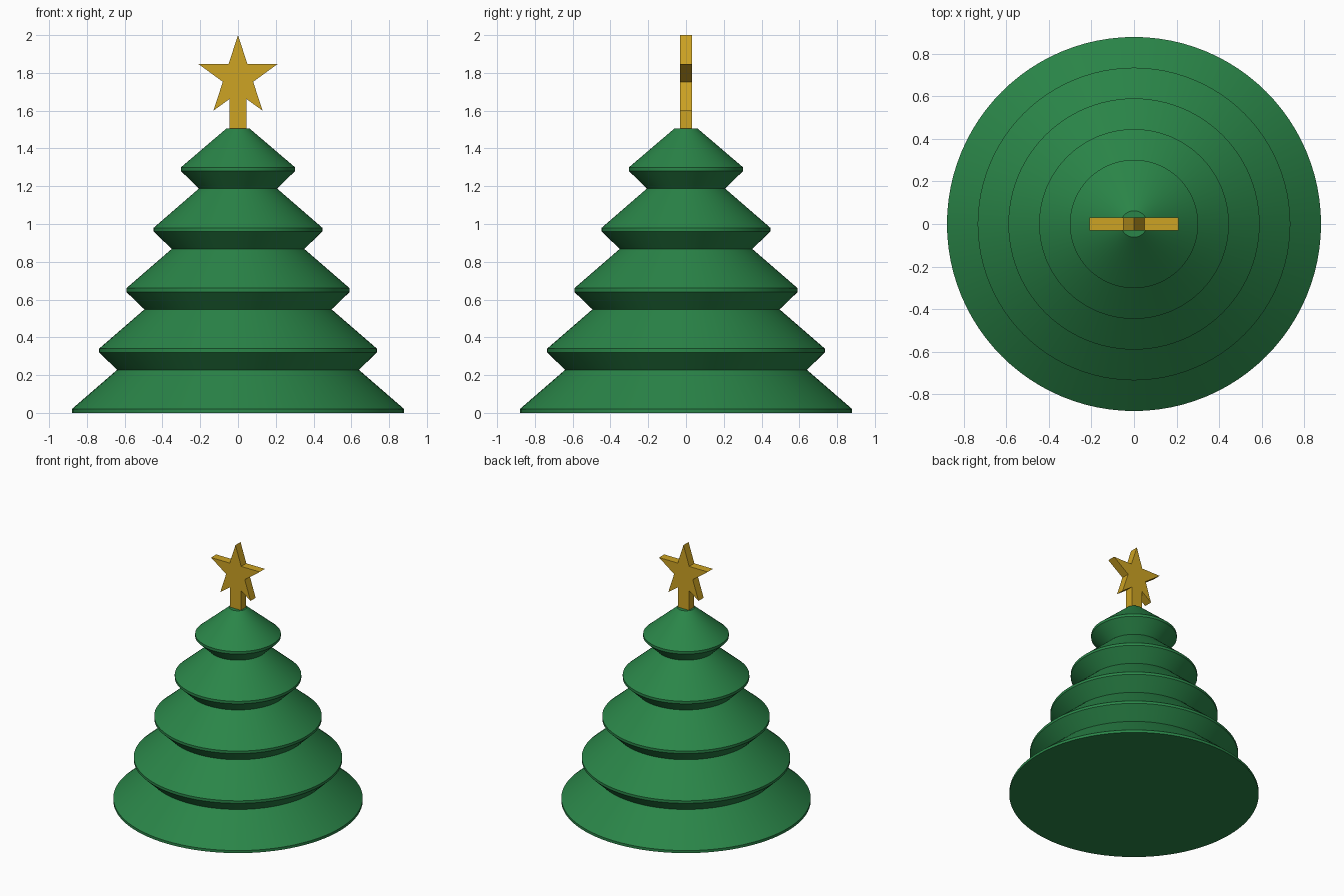
import bpy, bmesh
from math import sin, cos, pi, radians

if "Cube" in bpy.data.objects:
    bpy.data.objects.remove(bpy.data.objects["Cube"], do_unlink=True)


def material(name, rgb):
    mat = bpy.data.materials.new(name)
    mat.use_nodes = True
    mat.diffuse_color = (*rgb, 1)
    mat.node_tree.nodes["Principled BSDF"].inputs["Base Color"].default_value = (*rgb, 1)
    return mat


def finish(bm, name, mat):
    bmesh.ops.recalc_face_normals(bm, faces=bm.faces)
    mesh = bpy.data.meshes.new(name)
    bm.to_mesh(mesh)
    bm.free()
    mesh.materials.append(mat)
    obj = bpy.data.objects.new(name, mesh)
    bpy.context.collection.objects.link(obj)
    return obj


green = material("fir green", (0.023, 0.235, 0.065))
gold = material("star gold", (0.61, 0.366, 0.017))

# Tree: stacked tiers, each a thin rim sloping up to a neck
TIERS, STEP, SHRINK, SEGMENTS = 5, 0.32, 0.1445, 96
profile = []
for i in range(TIERS):
    z, r = i * STEP, 0.88 - i * SHRINK
    top = 1.505 if i == TIERS - 1 else z + 0.228
    profile += [(r, z), (r, z + 0.02), (r - 0.24, top)]

bm = bmesh.new()
rings = [[bm.verts.new((r * cos(2 * pi * k / SEGMENTS), r * sin(2 * pi * k / SEGMENTS), z))
          for k in range(SEGMENTS)] for r, z in profile]
for low, high in zip(rings, rings[1:]):
    for k in range(SEGMENTS):
        n = (k + 1) % SEGMENTS
        bm.faces.new((low[k], low[n], high[n], high[k]))
bm.faces.new(rings[0])
bm.faces.new(rings[-1])
tree = finish(bm, "tree_tiers", green)
bpy.ops.object.select_all(action="DESELECT")
tree.select_set(True)
bpy.context.view_layer.objects.active = tree
bpy.ops.object.shade_smooth_by_angle(angle=radians(20))

# Star: five-pointed outline whose bottom notch runs down into a stem
OUTER, CENTRE, STEM, DEPTH = 0.221, 1.779, 0.046, 0.0315
outline = []
for k in range(10):
    r = OUTER if k % 2 == 0 else OUTER * 0.382
    if k == 5:
        outline += [(STEM, 1.661), (STEM, 1.5), (-STEM, 1.5), (-STEM, 1.661)]
    else:
        outline.append((r * sin(k * pi / 5), CENTRE + r * cos(k * pi / 5)))

bm = bmesh.new()
front = bm.faces.new([bm.verts.new((x, -DEPTH, z)) for x, z in outline])
moved = bmesh.ops.extrude_face_region(bm, geom=[front], use_keep_orig=True)["geom"]
bmesh.ops.translate(bm, vec=(0, 2 * DEPTH, 0),
                    verts=[v for v in moved if isinstance(v, bmesh.types.BMVert)])
finish(bm, "star_topper", gold)
